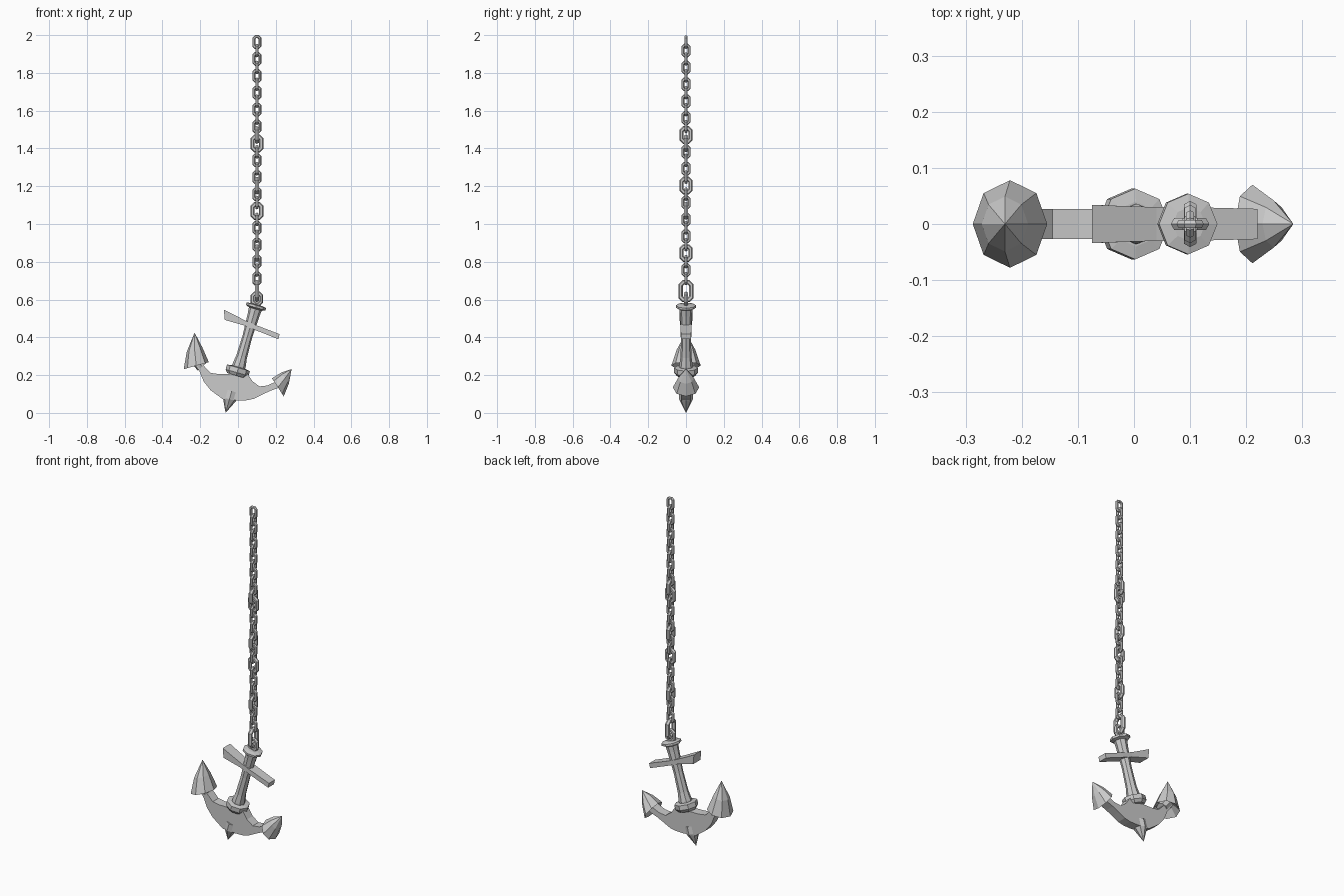
import bpy, math
from mathutils import Vector

if "Cube" in bpy.data.objects:
    bpy.data.objects.remove(bpy.data.objects["Cube"])

TIP = Vector((-0.066, 0, 0))              # spike tip, start of the tilted axis
AXIS = Vector((0.275, 0, 0.961)).normalized()
SIDE = (AXIS.z, -AXIS.x)                  # in-plane direction across the axis


def mesh_object(name, verts, faces):
    me = bpy.data.meshes.new(name)
    me.from_pydata([tuple(v) for v in verts], [], faces)
    ob = bpy.data.objects.new(name, me)
    bpy.context.collection.objects.link(ob)
    # consistent outward normals
    import bmesh
    bm = bmesh.new()
    bm.from_mesh(me)
    bmesh.ops.remove_doubles(bm, verts=bm.verts, dist=0.0001)
    bmesh.ops.recalc_face_normals(bm, faces=bm.faces)
    bm.to_mesh(me)
    bm.free()
    return ob


def loft(name, rings, n=8):
    """rings: (x, z, side direction, radius in plane, radius in y)"""
    verts, faces = [], []
    for x, z, u, ru, ry in rings:
        u = Vector(u).normalized()
        for i in range(n):
            a = math.tau * i / n
            verts.append((x + u.x * ru * math.cos(a), ry * math.sin(a),
                          z + u.y * ru * math.cos(a)))
    for k in range(len(rings) - 1):
        for i in range(n):
            j = (i + 1) % n
            faces.append((k*n + i, k*n + j, (k+1)*n + j, (k+1)*n + i))
    for k in (0, len(rings) - 1):         # close the ends that are not points
        if rings[k][3] > 0:
            faces.append(tuple(range(k*n, k*n + n)))
    return mesh_object(name, verts, faces)


def turned(name, profile):
    """8-sided solid along the tilted axis from (distance, radius) pairs"""
    rings = []
    for t, r in profile:
        p = TIP + AXIS * t
        rings.append((p.x, p.z, SIDE, r, r))
    return loft(name, rings)


def bar(name, sections):
    """rectangular bar: (upper xz, lower xz, half depth) per section"""
    verts, faces = [], []
    for (ux, uz), (lx, lz), h in sections:
        verts += [(ux, -h, uz), (ux, h, uz), (lx, h, lz), (lx, -h, lz)]
    for k in range(len(sections) - 1):
        for i in range(4):
            j = (i + 1) % 4
            faces.append((4*k + i, 4*k + j, 4*k + 4 + j, 4*k + 4 + i))
    e = 4 * (len(sections) - 1)
    faces += [(0, 1, 2, 3), (e, e + 1, e + 2, e + 3)]
    return mesh_object(name, verts, faces)


def link(name, z, hw, hl, r, front, n=6, x=0.1):
    """chamfered chain link; hw and hl are outer half sizes, r the wire radius"""
    w, l = hw - r, hl - r
    c = w * 0.55
    path = [(w, l - c), (w - c, l), (c - w, l), (-w, l - c),
            (-w, c - l), (c - w, -l), (w - c, -l), (w, c - l)]
    path = [Vector(p) for p in path]
    m, verts, faces = len(path), [], []
    for k, p in enumerate(path):
        d0 = (p - path[k - 1]).normalized()
        d1 = (path[(k + 1) % m] - p).normalized()
        t = (d0 + d1).normalized()
        out = Vector((t.y, -t.x))
        for i in range(n):
            a = math.tau * i / n
            q = p + out * r * math.cos(a)
            s = r * math.sin(a)
            verts.append((x + q.x, s, z + q.y) if front else (x + s, q.x, z + q.y))
            j = (i + 1) % n
            k2 = (k + 1) % m
            faces.append((k*n + i, k*n + j, k2*n + j, k2*n + i))
    return mesh_object(name, verts, faces)


# shank with flared cap, crown collar and bottom spike
turned("shank", [(0.22, 0.036), (0.26, 0.036), (0.31, 0.029), (0.42, 0.026), (0.54, 0.032),
                 (0.572, 0.035), (0.58, 0.054), (0.592, 0.054), (0.597, 0.03)])
turned("crown_collar", [(0.205, 0.05), (0.222, 0.063), (0.248, 0.063), (0.252, 0.04)])
turned("bottom_spike", [(0, 0), (0.075, 0.036), (0.12, 0.036)])

# curved arms
upper = [(-.235, .315), (-.177, .245), (-.145, .212), (-.10, .205), (-.045, .205),
         (0, .22), (.05, .208), (.077, .167), (.114, .14), (.156, .145), (.21, .17)]
lower = [(-.255, .29), (-.204, .22), (-.182, .167), (-.145, .12), (-.08, .072),
         (0, .066), (.05, .067), (.085, .075), (.125, .095), (.167, .115), (.22, .135)]
bar("arms", [(u, l, 0.027) for u, l in zip(upper, lower)])

# cross stock, waisted in the middle
bar("stock", [((-.075, .547), (-.07, .492), .034),
              ((.04, .488), (.035, .462), .030),
              ((.10, .463), (.095, .437), .030),
              ((.22, .417), (.214, .390), .027)])

# flukes, hollow underneath
ul, ur = (0.96, 0.27), (0.55, -0.83)
loft("left_fluke", [(-.23, .425, ul, 0, 0), (-.23, .335, ul, .043, .049),
                    (-.221, .25, ul, .069, .078), (-.22, .285, ul, .035, .036),
                    (-.19, .245, (.75, .66), .032, .034)])
loft("right_fluke", [(.284, .232, ur, 0, 0), (.249, .184, ur, .036, .042),
                     (.211, .135, ur, .057, .070), (.226, .155, ur, .03, .035)])

# shackle, large bottom link and the hanging chain
link("shackle", 0.604, 0.034, 0.04, 0.011, True)
link("bottom_link", 0.645, 0.042, 0.06, 0.013, False)
LARGE = (11, 12, 17, 20, 25)
for i in range(29):
    z = 1.963 - 0.0447 * i
    if i in LARGE:
        link(f"chain_link_{i}", z, 0.035, 0.048, 0.012, i % 2 == 0)
    else:
        link(f"chain_link_{i}", z, 0.025, 0.037, 0.0085, i % 2 == 0)
